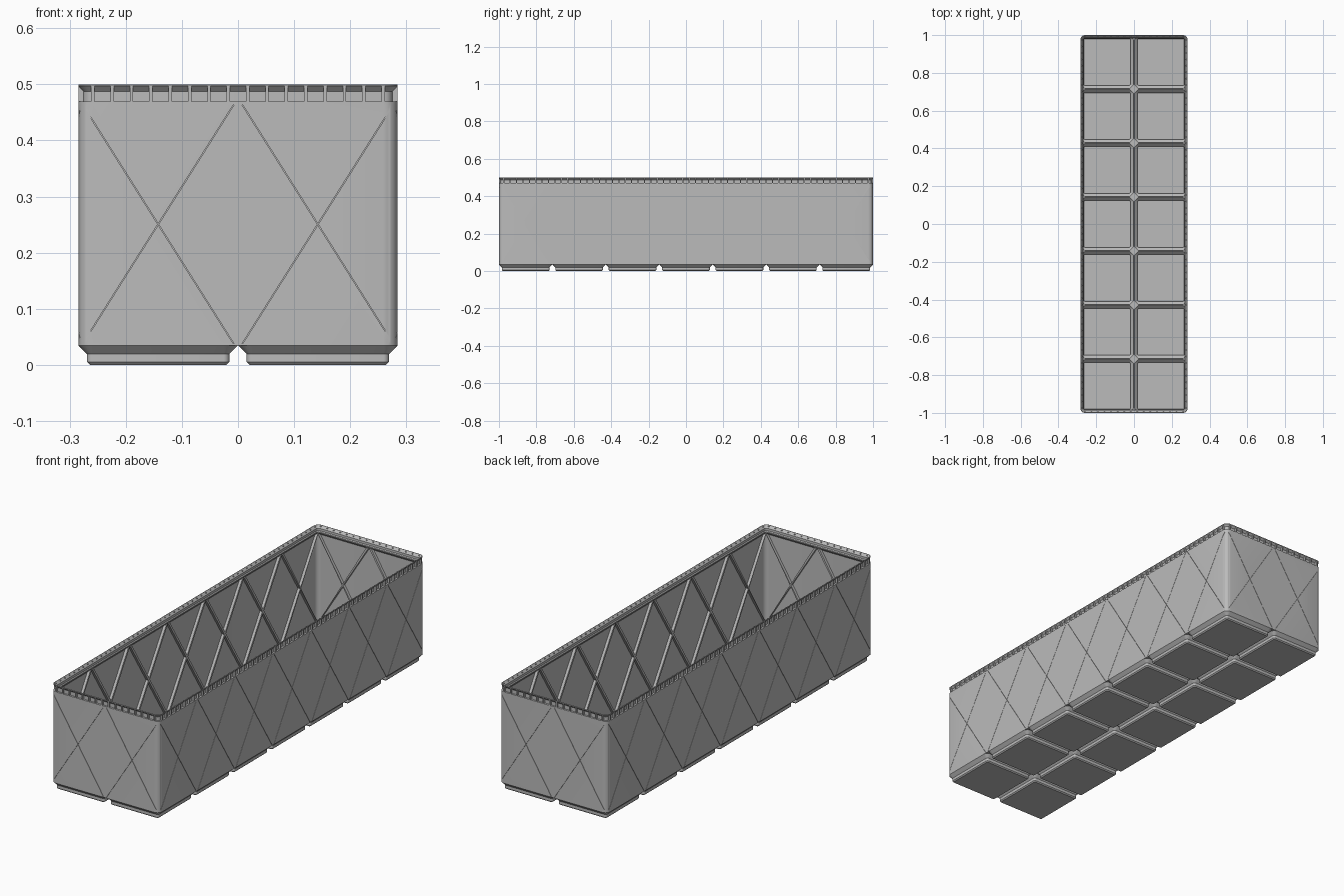
import bpy, bmesh, math

if "Cube" in bpy.data.objects:
    bpy.data.objects.remove(bpy.data.objects["Cube"])

HX, HY = 0.2845, 1.0          # half width and half length of the bin
NX, NY = 2, 7                 # cells across and along
CX, CY = HX / NX, HY / NY     # half size of one cell
RADIUS = 0.0256
Z_BASE, Z_LEDGE = 0.0345, 0.469

plastic = bpy.data.materials.new("grey plastic")
plastic.diffuse_color = (0.5, 0.5, 0.5, 1)
plastic.use_nodes = True
plastic.node_tree.nodes["Principled BSDF"].inputs["Base Color"].default_value = plastic.diffuse_color


def finish(bm, name):
    bmesh.ops.recalc_face_normals(bm, faces=bm.faces)
    mesh = bpy.data.meshes.new(name)
    bm.to_mesh(mesh)
    bm.free()
    mesh.materials.append(plastic)
    ob = bpy.data.objects.new(name, mesh)
    bpy.context.collection.objects.link(ob)
    return ob


def smooth(ob):
    bpy.ops.object.select_all(action='DESELECT')
    ob.select_set(True)
    bpy.context.view_layer.objects.active = ob
    bpy.ops.object.shade_smooth_by_angle(angle=math.radians(30))


def ring(bm, cx, cy, hx, hy, inset, z, seg=6):
    """Rounded rectangle of vertices, shrunk by inset."""
    r = max(RADIUS - inset, 0.004)
    verts = []
    for k, (sx, sy) in enumerate([(1, 1), (-1, 1), (-1, -1), (1, -1)]):
        for i in range(seg + 1):
            a = math.pi / 2 * (k + i / seg)
            verts.append(bm.verts.new((cx + sx * (hx - inset - r) + r * math.cos(a),
                                       cy + sy * (hy - inset - r) + r * math.sin(a), z)))
    return verts


def loft(bm, rings, closed=False):
    pairs = list(zip(rings, rings[1:]))
    if closed:
        pairs.append((rings[-1], rings[0]))
    for a, b in pairs:
        n = len(a)
        for i in range(n):
            bm.faces.new((a[i], a[(i + 1) % n], b[(i + 1) % n], b[i]))


def on_wall(side, u, d, z):
    """Point at distance u along a wall and depth d behind its outer face."""
    return [(u, d - HY, z), (HX - d, u, z), (-u, HY - d, z), (d - HX, -u, z)][side]


def wall_prism(bm, side, quad, d0, d1):
    """Extrude a quad of (u, z) points between two depths in a wall."""
    a = [bm.verts.new(on_wall(side, u, d0, z)) for u, z in quad]
    b = [bm.verts.new(on_wall(side, u, d1, z)) for u, z in quad]
    loft(bm, [a, b])
    bm.faces.new(a)
    bm.faces.new(b)


def cross_bars(bm, w, d0, d1, limit):
    """Diagonal crosses, one per cell on every wall."""
    for side in range(4):
        half, n, length = (CX, NX, HX) if side % 2 == 0 else (CY, NY, HY)
        for i in range(n):
            c = -length + half * (2 * i + 1)
            for s in (-1, 1):
                lo, hi = c - s * (half - 0.008), c + s * (half - 0.008)
                m = length - limit
                quad = [(max(-m, min(m, u)), z) for u, z in
                        [(lo - w, 0.038), (lo + w, 0.038), (hi + w, 0.463), (hi - w, 0.463)]]
                wall_prism(bm, side, quad, d0, d1)


# Thin wall with stacking lip: closed (inset, z) section swept round the bin
section = [(0, Z_BASE), (0, Z_LEDGE), (0.009, Z_LEDGE), (0.009, 0.487), (0, 0.4965),
           (0, 0.499), (0.001, 0.5), (0.003, 0.5), (0.0135, 0.488), (0.0135, 0.477),
           (0.017, 0.473), (0.017, 0.468), (0.004, 0.455), (0.004, Z_BASE)]
bm = bmesh.new()
loft(bm, [ring(bm, 0, 0, HX, HY, d, z) for d, z in section], closed=True)
walls = finish(bm, "walls_and_lip")

# Fine diagonal slits in the outer faces
bm = bmesh.new()
cross_bars(bm, 0.0008, -0.01, 0.0032, 0.005)
cutter = finish(bm, "slit_cutter")
cutter.hide_render = True
mod = walls.modifiers.new("slits", 'BOOLEAN')
mod.operation, mod.object, mod.solver = 'DIFFERENCE', cutter, 'EXACT'
mod.use_self = True
bpy.context.view_layer.objects.active = walls
bpy.ops.object.modifier_apply(modifier=mod.name)
bpy.data.objects.remove(cutter)
smooth(walls)

# Raised crossing ribs on the inner faces
bm = bmesh.new()
cross_bars(bm, 0.006, 0.0035, 0.017, 0.016)
finish(bm, "inner_ribs")

# Small uprights dividing the pockets under the lip
bm = bmesh.new()
for side in range(4):
    count, length = (8, HX) if side % 2 == 0 else (29, HY)
    pitch = (length - RADIUS) / (count - 0.5)
    for i in range(count):
        for s in (-1, 1):
            u = s * pitch * (i + 0.5)
            w = 0.003
            wall_prism(bm, side, [(u - w, Z_LEDGE), (u + w, Z_LEDGE),
                                  (u + w, 0.4965), (u - w, 0.4965)], 0.0, 0.0095)
finish(bm, "lip_uprights")

# Hollow feet, one per cell, as thin shells
foot = [(0.0205, 0), (0.0155, 0.005), (0.0155, 0.019), (0, Z_BASE),
        (0.002, 0.038), (0.0195, 0.0205), (0.0195, 0.006)]
bm = bmesh.new()
for i in range(NX):
    for j in range(NY):
        x, y = -HX + CX * (2 * i + 1), -HY + CY * (2 * j + 1)
        rings = [ring(bm, x, y, CX, CY, d, z) for d, z in foot]
        loft(bm, rings)
        bm.faces.new(rings[0])
        bm.faces.new(rings[-1])
smooth(finish(bm, "feet"))

# Diamond plates closing the gaps where rounded cell corners meet
bm = bmesh.new()
for i in range(NX + 1):
    for j in range(NY + 1):
        if i in (0, NX) and j in (0, NY):
            continue
        x, y = -HX + 2 * CX * i, -HY + 2 * CY * j
        pts = [(x + dx, y + dy) for dx, dy in
               [(0.026, 0), (0, 0.026), (-0.026, 0), (0, -0.026)]]
        pts = [p for p in pts if abs(p[0]) < HX + 0.001 and abs(p[1]) < HY + 0.001]
        low = [bm.verts.new((px, py, Z_BASE)) for px, py in pts]
        top = [bm.verts.new((px, py, 0.038)) for px, py in pts]
        loft(bm, [low, top])
        bm.faces.new(low)
        bm.faces.new(top)
finish(bm, "junction_plates")
